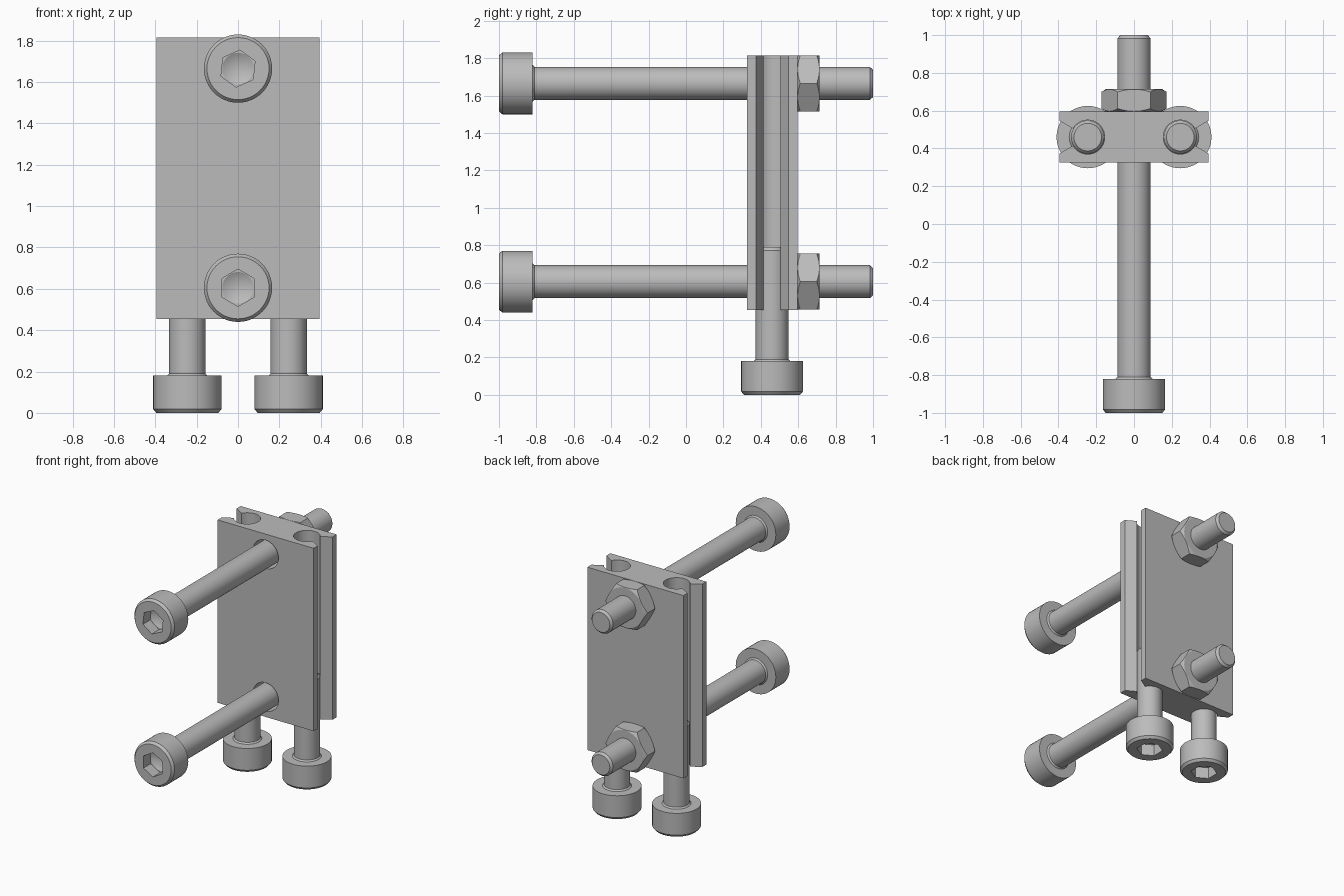
import bpy, bmesh, math
from mathutils import Matrix

cube = bpy.data.objects.get("Cube")
if cube:
    bpy.data.objects.remove(cube, do_unlink=True)

metal = bpy.data.materials.new("grey metal")
metal.use_nodes = True
GREY = (0.5, 0.5, 0.5, 1)
metal.diffuse_color = GREY
metal.node_tree.nodes["Principled BSDF"].inputs["Base Color"].default_value = GREY

ALONG_Y = Matrix.Rotation(-math.pi / 2, 4, 'X')
Y0 = 0.46            # centre plane of the block
SEG = 48


def finish(bm, name):
    bmesh.ops.remove_doubles(bm, verts=bm.verts, dist=1e-5)
    bmesh.ops.recalc_face_normals(bm, faces=bm.faces)
    mesh = bpy.data.meshes.new(name)
    bm.to_mesh(mesh)
    bm.free()
    mesh.materials.append(metal)
    ob = bpy.data.objects.new(name, mesh)
    bpy.context.collection.objects.link(ob)
    return ob


def lathe(name, profile):
    """Revolve (radius, z) points, starting and ending on the axis."""
    bm = bmesh.new()
    verts = [bm.verts.new((r, 0, z)) for r, z in profile]
    edges = [bm.edges.new(pair) for pair in zip(verts, verts[1:])]
    bmesh.ops.spin(bm, geom=verts + edges, cent=(0, 0, 0), axis=(0, 0, 1),
                   angle=math.tau, steps=SEG, use_merge=True)
    return finish(bm, name)


def prism(name, outline, z0, z1):
    bm = bmesh.new()
    face = bm.faces.new([bm.verts.new((x, y, z0)) for x, y in outline])
    top = bmesh.ops.extrude_face_region(bm, geom=[face])["geom"]
    bmesh.ops.translate(bm, vec=(0, 0, z1 - z0),
                        verts=[v for v in top if isinstance(v, bmesh.types.BMVert)])
    return finish(bm, name)


def hexagon(radius, turn):
    angles = [math.radians(turn + 60 * i) for i in range(6)]
    return [(radius * math.cos(a), radius * math.sin(a)) for a in angles]


def activate(ob):
    bpy.ops.object.select_all(action='DESELECT')
    ob.select_set(True)
    bpy.context.view_layer.objects.active = ob


def boolean(ob, tool, operation='DIFFERENCE'):
    tool.hide_render = True
    bpy.context.view_layer.update()
    mod = ob.modifiers.new("cut", 'BOOLEAN')
    mod.operation, mod.object, mod.solver = operation, tool, 'EXACT'
    activate(ob)
    bpy.ops.object.modifier_apply(modifier=mod.name)
    bpy.data.objects.remove(tool, do_unlink=True)


def smooth(ob):
    activate(ob)
    bpy.ops.object.shade_smooth_by_angle(angle=math.radians(25))


def bolt(name, length, matrix, turn=30):
    """Socket head bolt along +z with the head's outer face at z = 0."""
    ob = lathe(name, [(0, 0), (0.15, 0), (0.165, 0.018), (0.165, 0.18),
                      (0.098, 0.18), (0.088, 0.19), (0.088, length - 0.017),
                      (0.073, length), (0, length)])
    boolean(ob, prism("socket_cutter", hexagon(0.09, turn), -0.05, 0.085))
    boolean(ob, lathe("socket_cone_cutter",
                      [(0, 0.05), (0.076, 0.05), (0.076, 0.085), (0, 0.125)]))
    ob.matrix_world = matrix
    smooth(ob)


def nut(name, matrix):
    """Hex nut with corners chamfered at both ends."""
    h, c = 0.12, 0.018
    ob = prism(name, hexagon(0.173, 0), 0, h)
    boolean(ob, lathe("chamfer_tool", [(0, 0), (0.147, 0), (0.176, c),
                                       (0.176, h - c), (0.147, h), (0, h)]),
            'INTERSECT')
    ob.matrix_world = matrix
    smooth(ob)


# Block outline: tapered side slots opening into round bores
HALF_W, HALF_D, BORE_X, BORE_R = 0.395, 0.135, 0.245, 0.09
side = [(HALF_W, -HALF_D), (HALF_W, -0.087)]
for i in range(31):
    a = math.radians(330 - 10 * i)
    side.append((BORE_X + BORE_R * math.cos(a), BORE_R * math.sin(a)))
side += [(HALF_W, 0.087), (HALF_W, HALF_D)]
outline = side + [(-x, -y) for x, y in side]
block = prism("clamp_block", outline, 0.455, 1.815)
block.location.y = Y0

# Horizontal bolts with clearance holes and nuts
for label, z, turn in (("lower", 0.605, 30), ("upper", 1.665, 36)):
    hole = lathe("hole_cutter", [(0, -0.3), (0.105, -0.3), (0.105, 0.3), (0, 0.3)])
    hole.matrix_world = Matrix.Translation((0, Y0, z)) @ ALONG_Y
    boolean(block, hole)
    bolt(label + "_long_bolt", 2.0, Matrix.Translation((0, -1, z)) @ ALONG_Y, turn)
    nut(label + "_nut", Matrix.Translation((0, Y0 + HALF_D, z)) @ ALONG_Y)
smooth(block)

# Vertical bolts in the bores
for label, x in (("left", BORE_X), ("right", -BORE_X)):
    bolt(label + "_short_bolt", 0.79, Matrix.Translation((x, Y0, 0)))
